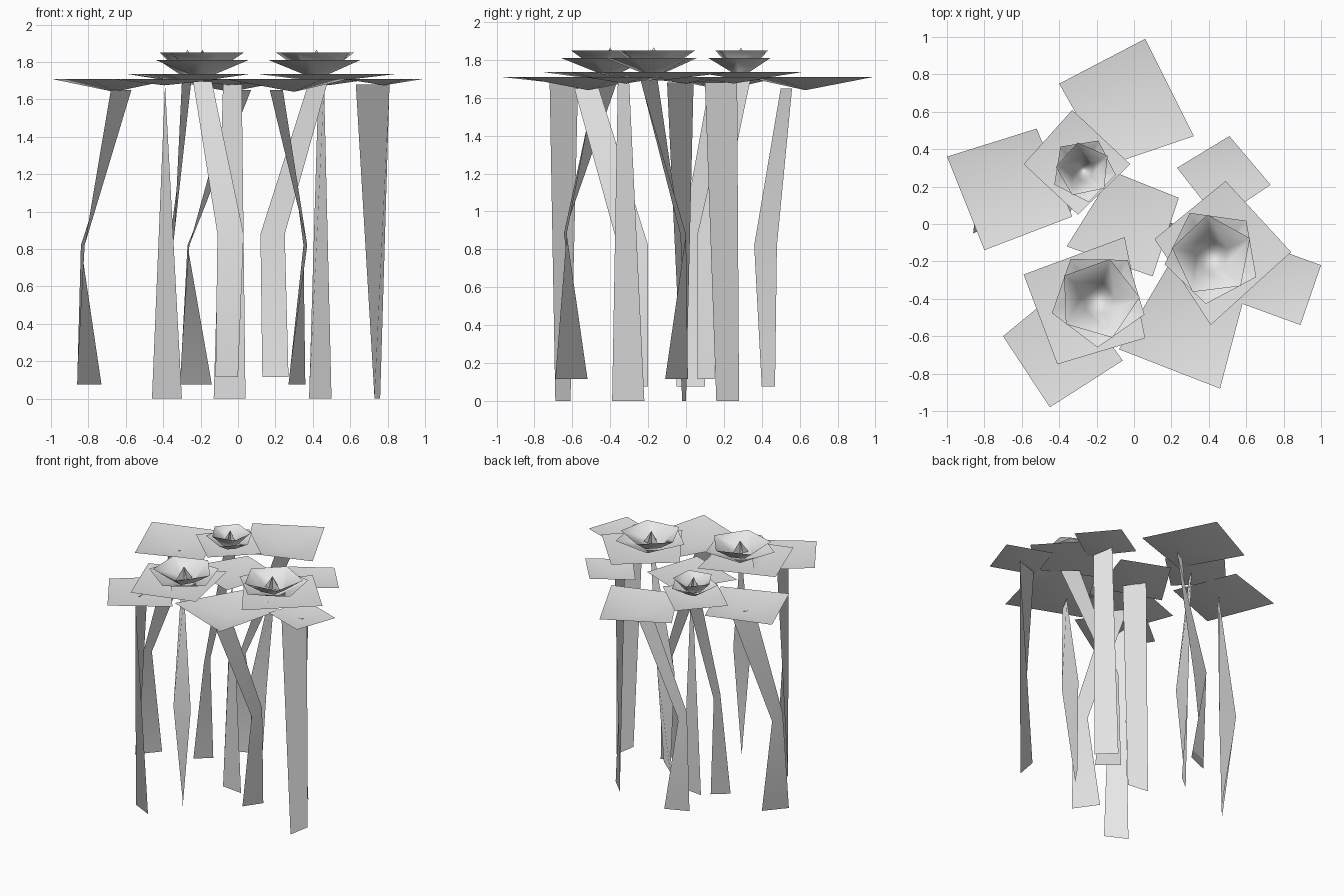
import bpy
import bmesh
import math
from mathutils import Vector

default_cube = bpy.data.objects.get("Cube")
if default_cube:
    bpy.data.objects.remove(default_cube, do_unlink=True)

# One plain grey for the whole cluster
grey = bpy.data.materials.new("pale_grey")
grey.use_nodes = True
colour = (0.8, 0.8, 0.8, 1)
grey.diffuse_color = colour
grey.node_tree.nodes["Principled BSDF"].inputs["Base Color"].default_value = colour


def add_object(name, bm, smooth=True):
    mesh = bpy.data.meshes.new(name)
    bm.to_mesh(mesh)
    bm.free()
    mesh.materials.append(grey)
    for polygon in mesh.polygons:
        polygon.use_smooth = smooth
    thing = bpy.data.objects.new(name, mesh)
    bpy.context.collection.objects.link(thing)


# Shallow dished leaf: four corners around a lowered centre
def add_pad(name, corners, rim, centre):
    bm = bmesh.new()
    ring = [bm.verts.new((x, y, rim)) for x, y in corners]
    middle = sum((v.co for v in ring), Vector()) / len(ring)
    hub = bm.verts.new((middle.x, middle.y, centre))
    for i, vert in enumerate(ring):
        bm.faces.new((hub, vert, ring[(i + 1) % len(ring)]))
    for face in bm.faces:
        face.normal_update()
        if face.normal.z < 0:
            face.normal_flip()
    add_object(name, bm)


# Flat twisting ribbon: each section gives the two edge points
def add_stem(name, sections, heights):
    bm = bmesh.new()
    last = None
    for (xa, ya, xb, yb), z in zip(sections, heights):
        row = [bm.verts.new((xa, ya, z)), bm.verts.new((xb, yb, z))]
        if last:
            bm.faces.new((last[0], last[1], row[1], row[0]))
        last = row
    add_object(name, bm)


# Rim height, centre height and stem heights for each kind of leaf
KINDS = {
    "small": (1.71, 1.675, (0, 1.68)),
    "large": (1.71, 1.64, (.075, .82, 1.65)),
    "flower": (1.735, 1.69, (.115, .88, 1.695)),
}


def add_plant(name, kind, corners, sections):
    rim, centre, heights = KINDS[kind]
    add_pad(name + "_leaf", corners, rim, centre)
    add_stem(name + "_stem", sections, heights)


# Small leaves on straight stems
add_plant("front_right_small", "small",
          [(-.70, -.60), (-.45, -.98), (-.06, -.73), (-.36, -.32)],
          [(-.46, -.61, -.30, -.69), (-.39, -.57, -.39, -.72)])
add_plant("middle_small", "small",
          [(-.11, .28), (.24, .14), (.10, -.28), (-.36, -.12)],
          [(-.13, 0, .04, -.02), (-.08, .04, .02, -.10)])
add_plant("back_left_small", "small",
          [(.51, .47), (.73, .21), (.45, .02), (.23, .30)],
          [(.38, .28, .50, .16), (.43, .27, .46, .10)])
add_plant("left_small", "small",
          [(.67, -.10), (1, -.22), (.89, -.54), (.56, -.42)],
          [(.73, -.39, .76, -.22), (.63, -.36, .81, -.30)])

# Large leaves on bent stems
add_plant("back_large", "large",
          [(.06, .99), (.32, .47), (-.15, .31), (-.40, .75)],
          [(-.31, .40, -.14, .47), (-.26, .36, -.27, .48), (-.03, .50, .07, .56)])
add_plant("right_large", "large",
          [(-.52, .51), (-.33, .04), (-.80, -.14), (-1, .36)],
          [(-.86, -.05, -.73, .10), (-.82, -.03, -.84, .13), (-.68, .12, -.57, .26)])
add_plant("front_left_large", "large",
          [(-.08, -.67), (.46, -.88), (.60, -.35), (.22, -.16)],
          [(.27, -.33, .36, -.20), (.37, -.36, .35, -.20), (.17, -.59, .24, -.46)])

# Leaves that carry the flowers
add_plant("right_flower", "flower",
          [(-.33, .61), (-.02, .32), (-.30, .05), (-.59, .32)],
          [(-.43, .06, -.32, .15), (-.34, .06, -.36, .17), (-.30, .25, -.25, .34)])
add_plant("left_flower", "flower",
          [(.49, .23), (.84, -.15), (.41, -.54), (.11, -.08)],
          [(.13, .01, .27, -.11), (.12, -.03, .25, 0), (.38, -.15, .48, -.24)])
add_plant("front_flower", "flower",
          [(-.05, -.07), (-.59, -.27), (-.41, -.75), (.06, -.61)],
          [(-.12, -.52, 0, -.69), (-.11, -.645, .03, -.63), (-.24, -.36, -.14, -.47)])


# Five-sided open bowl with a flat floor
def add_bowl(name, x, y, floor_radius, rim_radius, floor, rim, turn):
    bm = bmesh.new()
    rings = []
    for radius, z in ((floor_radius, floor), (rim_radius, rim)):
        angles = [math.radians(turn + side * 72) for side in range(5)]
        rings.append([bm.verts.new((x + radius * math.cos(a),
                                    y + radius * math.sin(a), z)) for a in angles])
    low, high = rings
    bm.faces.new(low)
    for i in range(5):
        j = (i + 1) % 5
        bm.faces.new((low[i], low[j], high[j], high[i]))
    add_object(name, bm)


# Two crossed upright triangles in the heart of a flower
def add_stamens(name, x, y, reach, turn):
    bm = bmesh.new()
    for quarter in (0, 90):
        angle = math.radians(turn + quarter)
        dx, dy = reach * math.cos(angle), reach * math.sin(angle)
        bm.faces.new([bm.verts.new(p) for p in (
            (x - dx, y - dy, 1.765), (x + dx, y + dy, 1.765), (x, y, 1.865))])
    add_object(name, bm, smooth=False)


def add_flower(name, x, y, radius, outer_turn, inner_turn, cross_turn):
    add_bowl(name + "_outer_petals", x, y, radius * .28, radius, 1.735, 1.81, outer_turn)
    add_bowl(name + "_inner_petals", x, y, radius * .34, radius * .85, 1.76, 1.85, inner_turn)
    add_stamens(name + "_stamens", x, y, .035 + radius * .12, cross_turn)


add_flower("right_flower", -.27, .29, .175, 63, 30, 0)
add_flower("left_flower", .42, -.17, .26, 46, 25, 0)
add_flower("front_flower", -.19, -.40, .26, -19, 2, -30)
